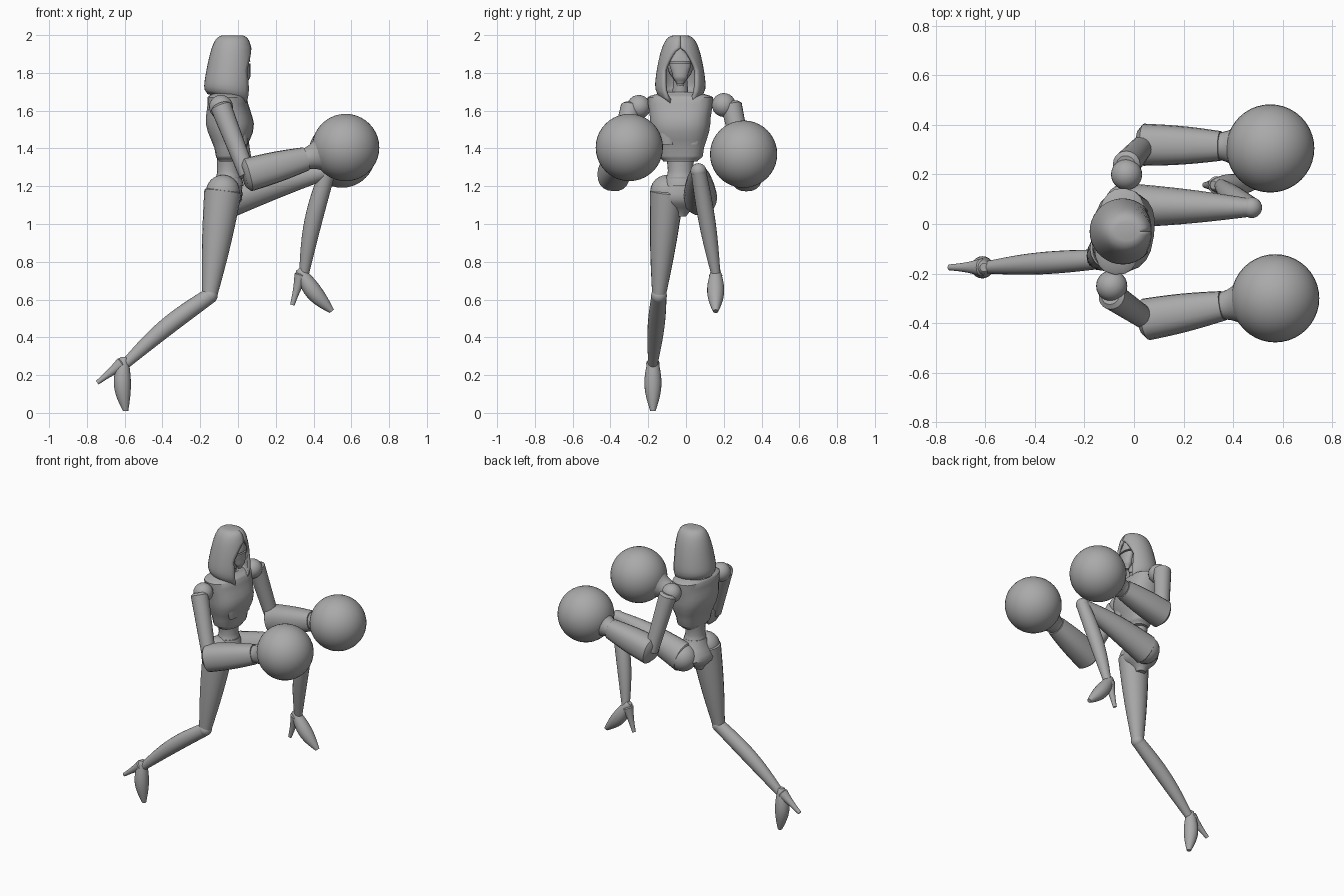
import bpy, bmesh, math
from mathutils import Vector, Matrix

cube = bpy.data.objects.get("Cube")
if cube:
    bpy.data.objects.remove(cube)

GREY = (0.4, 0.4, 0.4, 1)
grey = bpy.data.materials.new("plain_grey")
grey.use_nodes = True
grey.diffuse_color = GREY
grey.node_tree.nodes["Principled BSDF"].inputs["Base Color"].default_value = GREY

UP = Vector((0, 0, 1))
SIDEWAYS = Vector((0, 1, 0))
TURNED = Vector((.13, 1, 0))
MIDDLE = -.03


def finish(name, bm, angle=40):
    bmesh.ops.recalc_face_normals(bm, faces=bm.faces)
    mesh = bpy.data.meshes.new(name)
    bm.to_mesh(mesh)
    bm.free()
    obj = bpy.data.objects.new(name, mesh)
    bpy.context.collection.objects.link(obj)
    mesh.materials.append(grey)
    bpy.ops.object.select_all(action='DESELECT')
    obj.select_set(True)
    bpy.context.view_layer.objects.active = obj
    bpy.ops.object.shade_smooth_by_angle(angle=math.radians(angle))
    return obj


def bridge(bm, rings, closed):
    for lower, upper in zip(rings, rings[1:]):
        count = len(lower)
        for k in range(count if closed else count - 1):
            following = (k + 1) % count
            bm.faces.new((lower[k], lower[following], upper[following], upper[k]))


def loft(name, rows, axis, side=SIDEWAYS, power=1.0, sides=20):
    """Skin oval sections, each given as (centre, half width, half depth)."""
    bm = bmesh.new()
    depth_axis = axis.cross(side).normalized()
    width_axis = depth_axis.cross(axis).normalized()
    rings = []
    for centre, width, depth in rows:
        ring = []
        for k in range(sides):
            angle = math.tau * k / sides
            c, s = math.cos(angle), math.sin(angle)
            c = math.copysign(abs(c) ** power, c)
            s = math.copysign(abs(s) ** power, s)
            ring.append(bm.verts.new(centre + width_axis * (c * width) + depth_axis * (s * depth)))
        rings.append(ring)
    bridge(bm, rings, True)
    bm.faces.new(rings[0])
    bm.faces.new(rings[-1])
    return finish(name, bm)


def limb(name, start, end, thick, thin, bulge=0.0, flat=1.0, bow=0.0, power=1.0):
    """Tapered limb that swells in the middle and can bow forwards."""
    start, end = Vector(start), Vector(end)
    axis = (end - start).normalized()
    forward = SIDEWAYS.cross(axis).normalized()
    steps = 12
    rows = []
    for i in range(steps + 1):
        t = i / steps
        arch = math.sin(math.pi * t)
        radius = thick + (thin - thick) * t + bulge * arch
        centre = start.lerp(end, t) + forward * (bow * arch)
        if i == 0:
            rows.append((centre - axis * (thick / 4), radius * .7, radius * flat * .7))
        rows.append((centre, radius, radius * flat))
    return loft(name, rows, axis, power=power)


def stack(name, lean, layers, side=SIDEWAYS, power=1.0):
    """Upright form from (height, half width, half depth) layers, smoothed between layers."""
    rows = []
    for (z, width, depth), (top, next_width, next_depth) in zip(layers, layers[1:]):
        for i in range(4):
            t = i / 4
            ease = t * t * (3 - 2 * t)
            rows.append((Vector((lean(z + (top - z) * t), MIDDLE, z + (top - z) * t)),
                         width + (next_width - width) * ease, depth + (next_depth - depth) * ease))
    z, width, depth = layers[-1]
    rows.append((Vector((lean(z), MIDDLE, z)), width, depth))
    return loft(name, rows, UP, side, power)


def ball(name, centre, radius, segments=24):
    bm = bmesh.new()
    bmesh.ops.create_uvsphere(bm, u_segments=segments, v_segments=segments // 2, radius=radius,
                              matrix=Matrix.Translation(centre))
    return finish(name, bm, 60)


def hood_shell():
    """Domed shell whose front opens as a pointed arch and whose hem dips forwards."""
    bm = bmesh.new()
    rings, levels, columns = [], 18, 28
    for i in range(levels + 1):
        drop = max(.004, (i / levels) ** 1.5)
        hem = 1 - drop ** 12 * .4
        half_width = .145 * drop ** .25 * hem
        half_depth = .14 * drop ** .18 * (hem + 1) / 2
        opening = max(0, min(1, drop * 3 - .6)) ** .6 * .085 * hem
        start = math.asin(min(.9, opening / half_width)) + .01
        tilt = .25 * drop ** 4
        ring = []
        for k in range(columns + 1):
            angle = start + (math.tau - 2 * start) * k / columns
            reach = half_depth * math.cos(angle)
            ring.append(bm.verts.new((reach - .03 - .02 * drop, MIDDLE + half_width * math.sin(angle),
                                      2 - .34 * drop - tilt * reach)))
        rings.append(ring)
    bridge(bm, rings, False)
    bm.faces.new(rings[0])
    hood = finish("hood", bm, 50)
    thickness = hood.modifiers.new("thickness", 'SOLIDIFY')
    thickness.thickness = .018
    thickness.offset = -1


# Hood, head, mask and neck
hood_shell()
stack("head", lambda z: -.02, [(1.73, .02, .03), (1.82, .066, .07), (1.88, .068, .075), (1.95, .02, .02)])
stack("face_mask", lambda z: .035, [(1.74, .018, .01), (1.78, .04, .03), (1.85, .058, .03)])
stack("brow_guard", lambda z: .035, [(1.86, .062, .03), (1.93, .02, .02)])
limb("neck", (-.06, MIDDLE, 1.6), (-.03, MIDDLE, 1.78), .05, .035)

# Torso, turned a little at the shoulders
stack("chest", lambda z: -.04 - .1 * max(0, z - 1.5),
      [(1.33, .09, .06), (1.36, .12, .075), (1.53, .16, .125), (1.67, .175, .1), (1.7, .1, .06)], TURNED, .8)
stack("waist", lambda z: -.05, [(1.2, .09, .08), (1.28, .066, .06), (1.42, .085, .06)])
stack("pelvis", lambda z: -.08 + .2 * max(0, z - 1.1),
      [(1.04, .03, .03), (1.13, .14, .095), (1.25, .075, .07)])

for label, sign in (("near", -1), ("far", 1)):
    # Breastplate half and collar ridge
    plate_y = MIDDLE + sign * .065
    limb(label + "_chest_plate", (.01, plate_y, 1.62), (.03, plate_y, 1.42), .045, .035, .02, .6)
    limb(label + "_collar_ridge", (.035, MIDDLE, 1.6), (-.01, MIDDLE + sign * .1, 1.67), .012, .012)

# Arms: shoulder ball, upper arm, forearm cuff, flared wrist and round fist
for label, shoulder, elbow, wrist, fist in (
        ("near", (-.09, -.25, 1.62), (.05, -.385, 1.26), (.36, -.33, 1.345), (.57, -.3, 1.405)),
        ("far", (-.03, .2, 1.63), (.04, .32, 1.26), (.35, .315, 1.325), (.55, .305, 1.37))):
    shoulder, elbow, wrist, fist = map(Vector, (shoulder, elbow, wrist, fist))
    ball(label + "_shoulder", shoulder, .063)
    ball(label + "_fist", fist, .178, 40)
    sleeve = shoulder + SIDEWAYS * math.copysign(.04, shoulder.y)
    limb(label + "_upper_arm", sleeve, elbow, .056, .044)
    limb(label + "_forearm", elbow, wrist, .085, .06, .005, 1.05, power=.85)
    limb(label + "_wrist", wrist, wrist.lerp(fist, .4), .056, .1, -.008)

# Legs: thigh, knee ball, shin and a high-heeled foot pointing away from the ankle
for label, hip, knee, ankle, hip_radius, bow, turn in (
        ("near", (-.08, -.1, 1.17), (-.15, -.143, .62), (-.595, -.175, .26), .09, 0, 0),
        ("far", (-.03, .075, 1.14), (.475, .066, 1.28), (.35, .157, .74), .09, -.01, -36)):
    hip, knee, ankle = map(Vector, (hip, knee, ankle))
    limb(label + "_thigh", hip, knee, hip_radius, .036, .006, 1.1, bow)
    ball(label + "_hip", hip, hip_radius)
    ball(label + "_knee", knee, .042)
    limb(label + "_shin", knee, ankle, .04, .025, .012, 1.05, .015)
    spin = Matrix.Rotation(math.radians(turn), 3, 'Y')

    def placed(x, z):
        return ankle + spin @ Vector((x, 0, z))

    limb(label + "_foot", placed(-.01, .03), placed(0, -.25), .024, .014, .026, 1, .012)
    limb(label + "_heel", placed(-.02, 0), placed(-.15, -.1), .036, .012, -.004)
